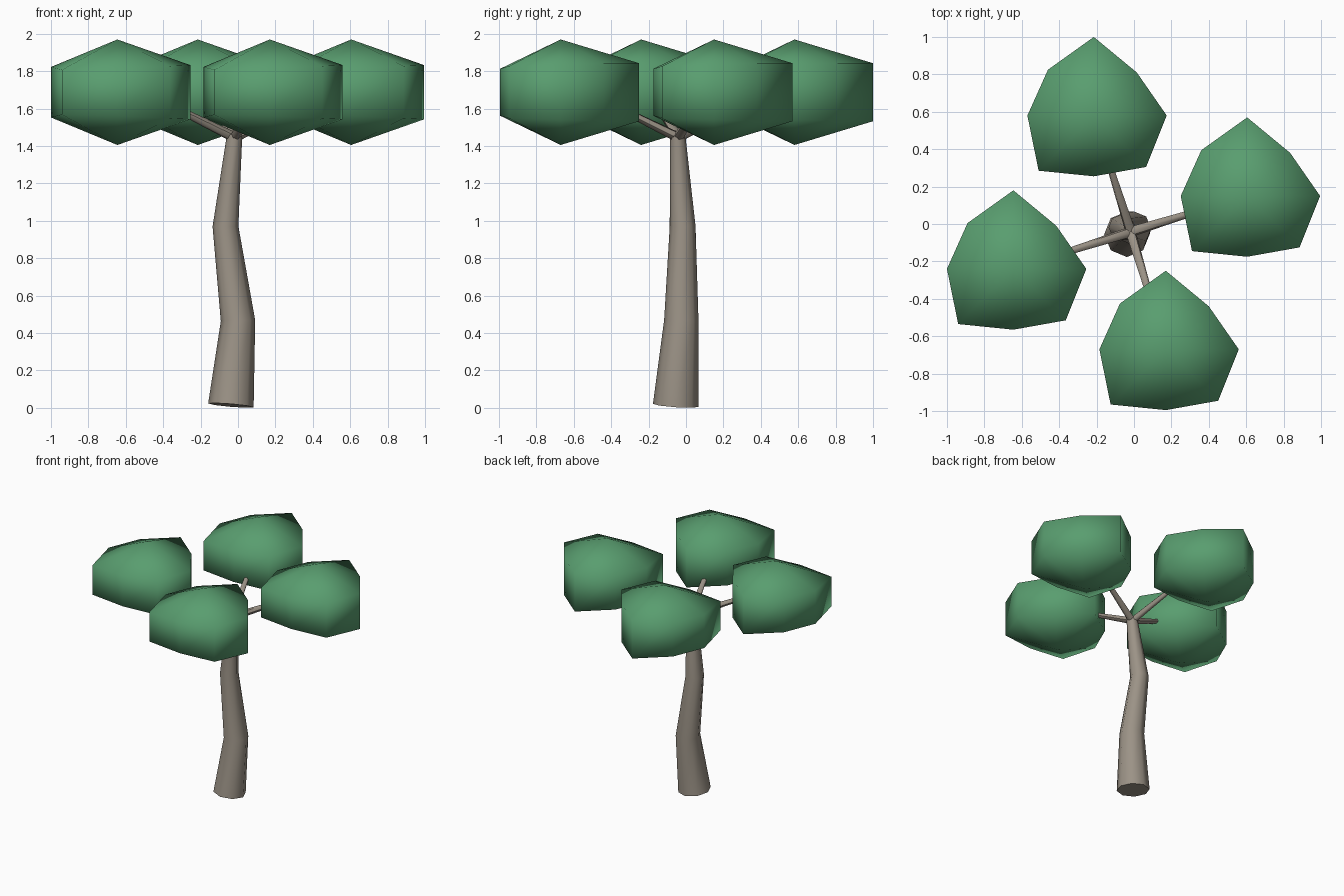
import bpy, bmesh, math
from mathutils import Vector

if "Cube" in bpy.data.objects:
    bpy.data.objects.remove(bpy.data.objects["Cube"])


def material(name, rgb):
    m = bpy.data.materials.new(name)
    m.diffuse_color = (*rgb, 1)
    m.use_nodes = True
    m.node_tree.nodes["Principled BSDF"].inputs["Base Color"].default_value = m.diffuse_color
    return m


BARK = material("bark", (0.33, 0.29, 0.24))
LEAF = material("leaf", (0.10, 0.34, 0.16))


def finish(bm, name, mat, sharp_angle=None):
    bmesh.ops.recalc_face_normals(bm, faces=bm.faces[:])
    for f in bm.faces:
        f.smooth = True
    if sharp_angle:
        for e in bm.edges:
            if e.calc_face_angle(0) > sharp_angle:
                e.smooth = False
    me = bpy.data.meshes.new(name)
    bm.to_mesh(me)
    bm.free()
    me.materials.append(mat)
    ob = bpy.data.objects.new(name, me)
    bpy.context.collection.objects.link(ob)
    return ob


def skin(bm, rings):
    for a, b in zip(rings, rings[1:]):
        n = len(a)
        for i in range(n):
            j = (i + 1) % n
            bm.faces.new((a[i], a[j], b[j], b[i]))


def tube(name, path, radii, sides):
    """Tapered tube along a path, rings square to the path."""
    bm = bmesh.new()
    pts = [Vector(p) for p in path]
    rings = []
    for i, (p, r) in enumerate(zip(pts, radii)):
        t = pts[min(i + 1, len(pts) - 1)] - pts[max(i - 1, 0)]
        q = Vector((0, 0, 1)).rotation_difference(t.normalized())
        rings.append([bm.verts.new(p + q @ Vector((
            r * math.cos(2 * math.pi * k / sides),
            r * math.sin(2 * math.pi * k / sides), 0))) for k in range(sides)])
    skin(bm, rings)
    bm.faces.new(rings[0])
    bm.faces.new(rings[-1])
    return finish(bm, name, BARK, math.radians(60))


# Uneven eight-sided leaf clump: x, y offset and half height of each side
CLUMP = [(0.39, 0, 0.145), (0.23, 0.23, 0.155), (0, 0.42, 0.155),
         (-0.245, 0.245, 0.14), (-0.355, 0, 0.135), (-0.295, -0.295, 0.12),
         (0, -0.325, 0.125), (0.28, -0.275, 0.14)]
CLUMP_Z, CLUMP_H = 1.687, 0.282


def clump(name, cx, cy):
    bm = bmesh.new()
    rings = [[bm.verts.new((cx + x, cy + y, CLUMP_Z + s * h)) for x, y, h in CLUMP]
             for s in (-1, 1)]
    skin(bm, rings)
    for s, ring in zip((-1, 1), rings):
        pole = bm.verts.new((cx, cy, CLUMP_Z + s * CLUMP_H))
        for i in range(8):
            bm.faces.new((ring[i], ring[(i + 1) % 8], pole))
    return finish(bm, name, LEAF)


# Crooked trunk
tube("trunk", [(-0.038, -0.055, 0.013), (0, -0.025, 0.465),
               (-0.067, -0.018, 0.97), (-0.018, -0.045, 1.46)],
     [0.122, 0.092, 0.069, 0.041], 8)

# Four branches, each carrying a leaf clump
START = Vector((-0.018, -0.042, 1.445))
for i, (cx, cy) in enumerate([(-0.645, -0.24), (-0.215, 0.58),
                              (0.605, 0.15), (0.17, -0.67)], 1):
    end = Vector((cx, cy, 1.69))
    mid = START.lerp(end, 0.5)
    mid.z = 1.60
    tube(f"branch_{i}", [START, mid, end], [0.028, 0.019, 0.012], 6)
    clump(f"leaf_clump_{i}", cx, cy)
